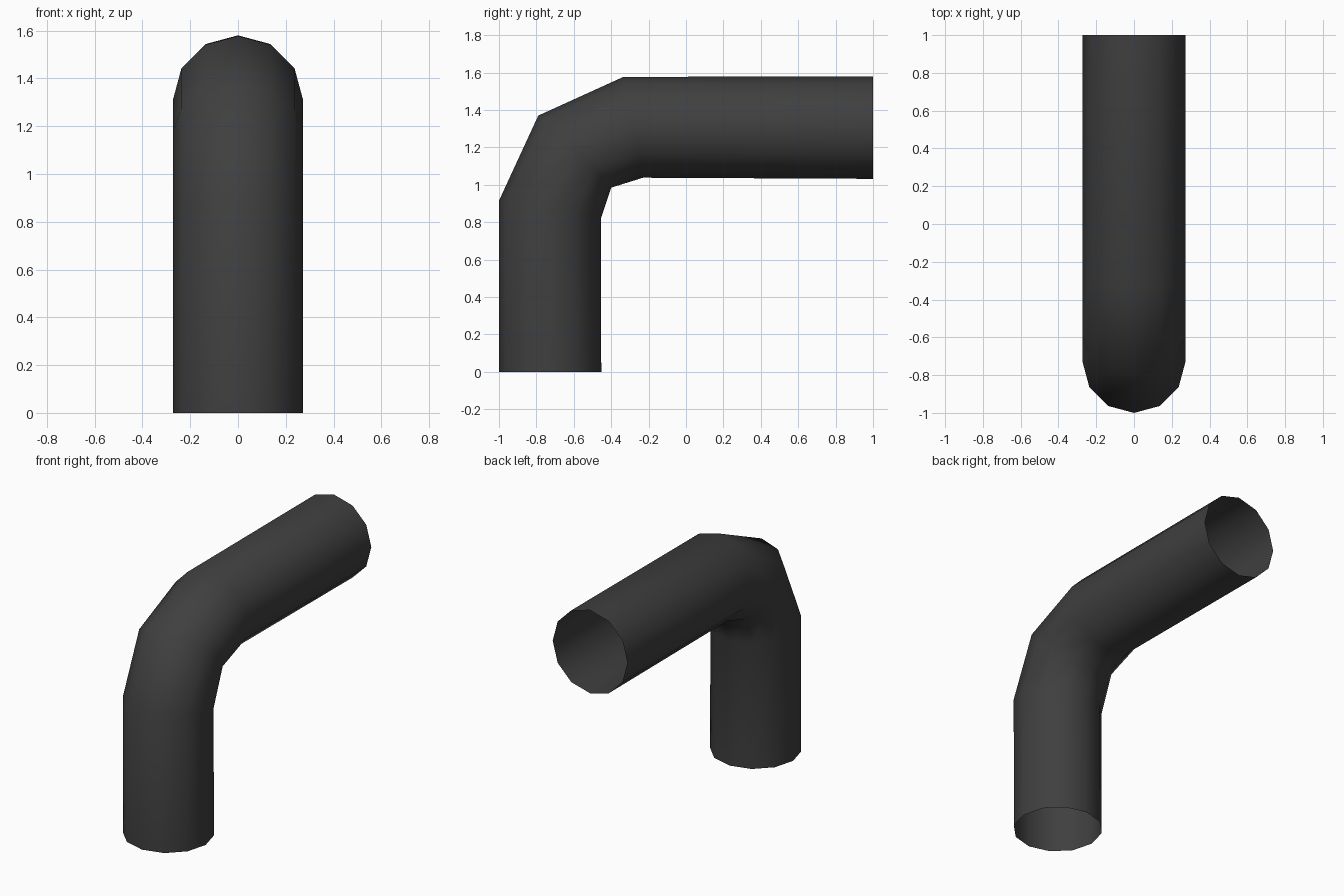
import bpy
import bmesh
from math import cos, sin, tau
from mathutils import Vector

cube = bpy.data.objects.get("Cube")
if cube:
    bpy.data.objects.remove(cube, do_unlink=True)

SIDES = 12
RADIUS = 0.273

# Dark grey plastic
grey = bpy.data.materials.new("dark_grey")
grey.use_nodes = True
colour = (0.05, 0.05, 0.05, 1)
grey.diffuse_color = colour
grey.node_tree.nodes["Principled BSDF"].inputs["Base Color"].default_value = colour

# Outer and inner edge (y, z) of each ring along the bent pipe
rings = [
    ((-1, 0), (-0.453, 0)),
    ((-1, 0.915), (-0.455, 0.82)),
    ((-0.79, 1.37), (-0.40, 0.985)),
    ((-0.335, 1.577), (-0.23, 1.038)),
    ((1, 1.58), (1, 1.032)),
]

# Pipe wall, open at both ends
bm = bmesh.new()
loops = []
for outer, inner in rings:
    outer, inner = Vector((0, *outer)), Vector((0, *inner))
    centre, arm = (outer + inner) / 2, (outer - inner) / 2
    side = Vector((RADIUS, 0, 0))
    loops.append([bm.verts.new(centre + arm * cos(tau * i / SIDES) + side * sin(tau * i / SIDES))
                  for i in range(SIDES)])
for low, high in zip(loops, loops[1:]):
    for i in range(SIDES):
        j = (i + 1) % SIDES
        face = bm.faces.new((low[i], low[j], high[j], high[i]))
        face.smooth = True

mesh = bpy.data.meshes.new("elbow_pipe")
bm.to_mesh(mesh)
bm.free()
mesh.materials.append(grey)
pipe = bpy.data.objects.new("elbow_pipe", mesh)
bpy.context.collection.objects.link(pipe)
